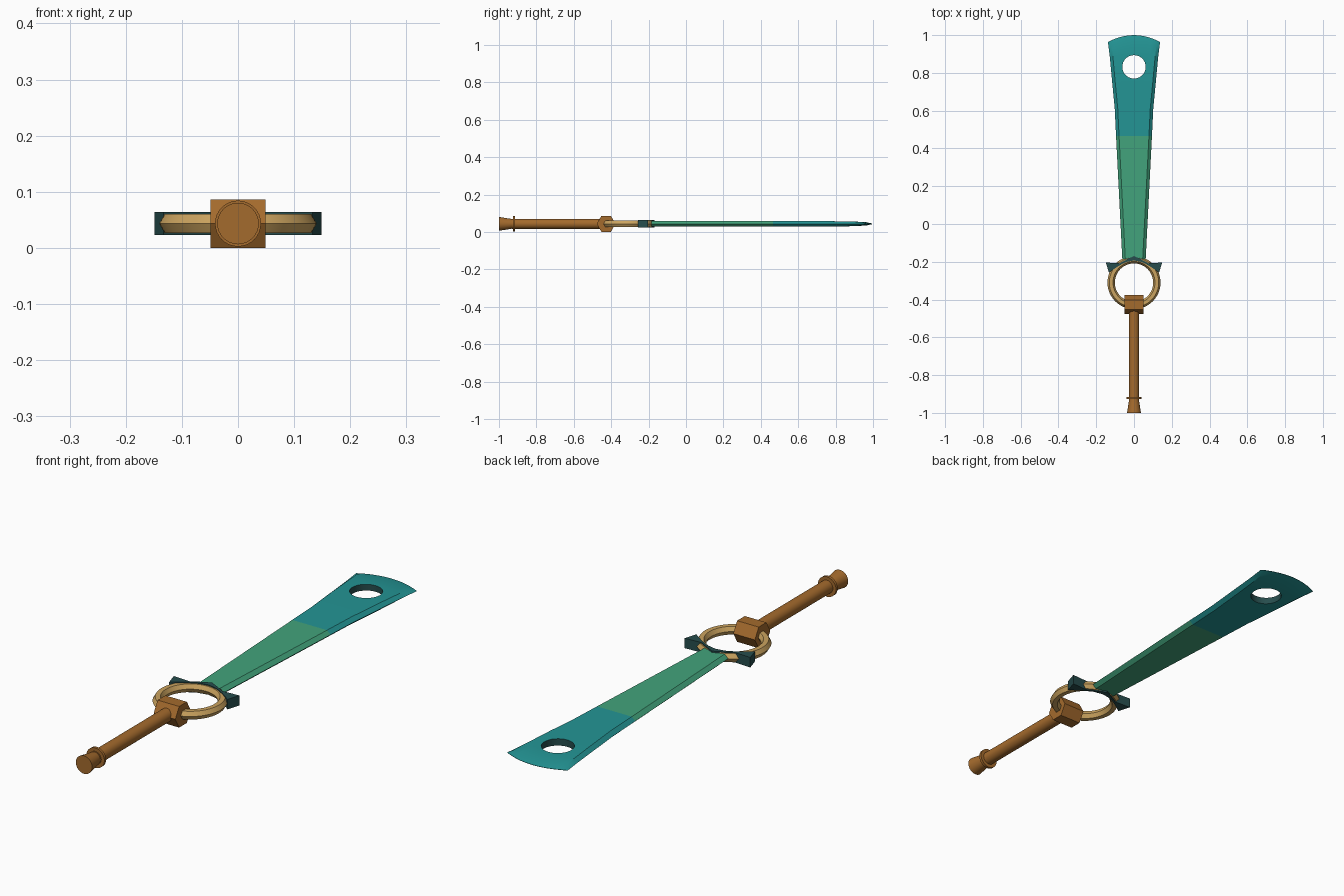
import bpy, bmesh, math
from mathutils import Matrix, Vector

if "Cube" in bpy.data.objects:
    bpy.data.objects.remove(bpy.data.objects["Cube"])

ZC = 0.0433  # mid-height of the whole weapon


def mat(name, rgb):
    m = bpy.data.materials.new(name)
    m.diffuse_color = (*rgb, 1)
    m.use_nodes = True
    m.node_tree.nodes["Principled BSDF"].inputs["Base Color"].default_value = m.diffuse_color
    return m


BROWN = mat("brown", (0.37, 0.145, 0.026))
TAN = mat("tan", (0.60, 0.37, 0.115))
DARK = mat("dark_teal", (0.02, 0.075, 0.075))
GREEN = mat("green", (0.055, 0.37, 0.20))
TEAL = mat("teal", (0.017, 0.30, 0.30))


def make(name, bm, *mats, smooth=0):
    bmesh.ops.recalc_face_normals(bm, faces=bm.faces[:])
    me = bpy.data.meshes.new(name)
    bm.to_mesh(me)
    bm.free()
    ob = bpy.data.objects.new(name, me)
    bpy.context.collection.objects.link(ob)
    for m in mats:
        me.materials.append(m)
    if smooth:
        smooth_obj(ob, smooth)
    return ob


def smooth_obj(ob, deg):
    bpy.ops.object.select_all(action='DESELECT')
    ob.select_set(True)
    bpy.context.view_layer.objects.active = ob
    bpy.ops.object.shade_smooth_by_angle(angle=math.radians(deg))


def loft(bm, rings, closed=False):
    """Skin a list of vertex loops; cap the ends unless closed."""
    rs = [[bm.verts.new(p) for p in r] for r in rings]
    n = len(rs[0])
    for a, b in zip(rs, rs[1:] + (rs[:1] if closed else [])):
        for i in range(n):
            j = (i + 1) % n
            bm.faces.new((a[i], a[j], b[j], b[i]))
    if not closed:
        bm.faces.new(rs[0])
        bm.faces.new(rs[-1])


def turned(name, profile, material, n=32):
    """Round part along y from (y, radius) pairs."""
    bm = bmesh.new()
    loft(bm, [[(r * math.cos(2 * math.pi * i / n), y, ZC + r * math.sin(2 * math.pi * i / n))
               for i in range(n)] for y, r in profile])
    return make(name, bm, material, smooth=30)


# Handle, collar and flared pommel
turned("handle", [(-0.93, 0.027), (-0.44, 0.027)], BROWN)
turned("collar", [(-0.926, 0.041), (-0.915, 0.041)], BROWN)
turned("pommel", [(-1.0, 0.037), (-0.925, 0.025)], BROWN)

# Hexagonal block lying across the handle
bm = bmesh.new()
loft(bm, [[(x, -0.427 + 0.05 * math.cos(k * math.pi / 3), ZC + 0.05 * math.sin(k * math.pi / 3))
           for k in range(6)] for x in (-0.049, 0.049)])
make("handle_block", bm, BROWN)

# Ring with hexagonal section
bm = bmesh.new()
N = 48
rings = []
for i in range(N):
    a = 2 * math.pi * i / N
    rings.append([])
    for k in range(6):
        b = k * math.pi / 3
        r = 0.121 + 0.0195 * math.cos(b)
        rings[-1].append((r * math.cos(a), -0.31 + r * math.sin(a), ZC + 0.0195 * math.sin(b)))
loft(bm, rings, closed=True)
make("ring", bm, TAN, smooth=30)

# Guard: mirrored bow-shaped outline, extruded
half = [(0.035, -0.186), (0.075, -0.208), (0.149, -0.204), (0.133, -0.257), (0.085, -0.224), (0.045, -0.202)]
outline = [(0, -0.169)] + half + [(0, -0.193)] + [(-x, y) for x, y in reversed(half)]
bm = bmesh.new()
loft(bm, [[(x, y, ZC + s * 0.0205) for x, y in outline] for s in (-1, 1)])
make("guard", bm, DARK)

# Blade: flared loft with bevelled sides and arched sharp tip (y, half width, half thickness, arch)
SPLIT = 0.465
rows = [(-0.185, 0.062, 0.0145, 0), (SPLIT, 0.095, 0.0145, 0), (0.61, 0.102, 0.0145, 0),
        (0.75, 0.115, 0.0145, 0.004), (0.90, 0.128, 0.0125, 0.016), (0.965, 0.1345, 0.0085, 0.028),
        (1.0, 0.138, 0.0006, 0.036)]
us = [i / 4 for i in range(-4, 5)]
bm = bmesh.new()
rings = []
for y, w, t, arch in rows:
    inner = w - 0.016
    top = [(u * inner, y - arch * (u * inner / w) ** 2, ZC + t) for u in us]
    low = [(x, yy, ZC - t) for x, yy, _ in reversed(top)]
    rings.append([(-w, y - arch, ZC)] + top + [(w, y - arch, ZC)] + low)
loft(bm, rings)
blade = make("blade", bm, GREEN, TEAL, DARK)

# Round hole near the tip
HOLE, HR = Vector((0, 0.832, ZC)), 0.062
bm = bmesh.new()
bmesh.ops.create_cone(bm, cap_ends=True, segments=32, radius1=HR, radius2=HR, depth=0.2,
                      matrix=Matrix.Translation(HOLE))
cutter = make("hole_cutter", bm)
cutter.hide_render = True
mod = blade.modifiers.new("hole", 'BOOLEAN')
mod.operation = 'DIFFERENCE'
mod.solver = 'EXACT'
mod.object = cutter
bpy.ops.object.select_all(action='DESELECT')
bpy.context.view_layer.objects.active = blade
blade.select_set(True)
bpy.ops.object.modifier_apply(modifier=mod.name)
bpy.data.objects.remove(cutter)

# Blade colours: green near the guard, teal beyond, dark hole wall
for f in blade.data.polygons:
    in_hole = (f.center - HOLE).length < HR + 0.003 and abs(f.normal.z) < 0.3
    f.material_index = 2 if in_hole else int(f.center.y > SPLIT)
smooth_obj(blade, 28)
